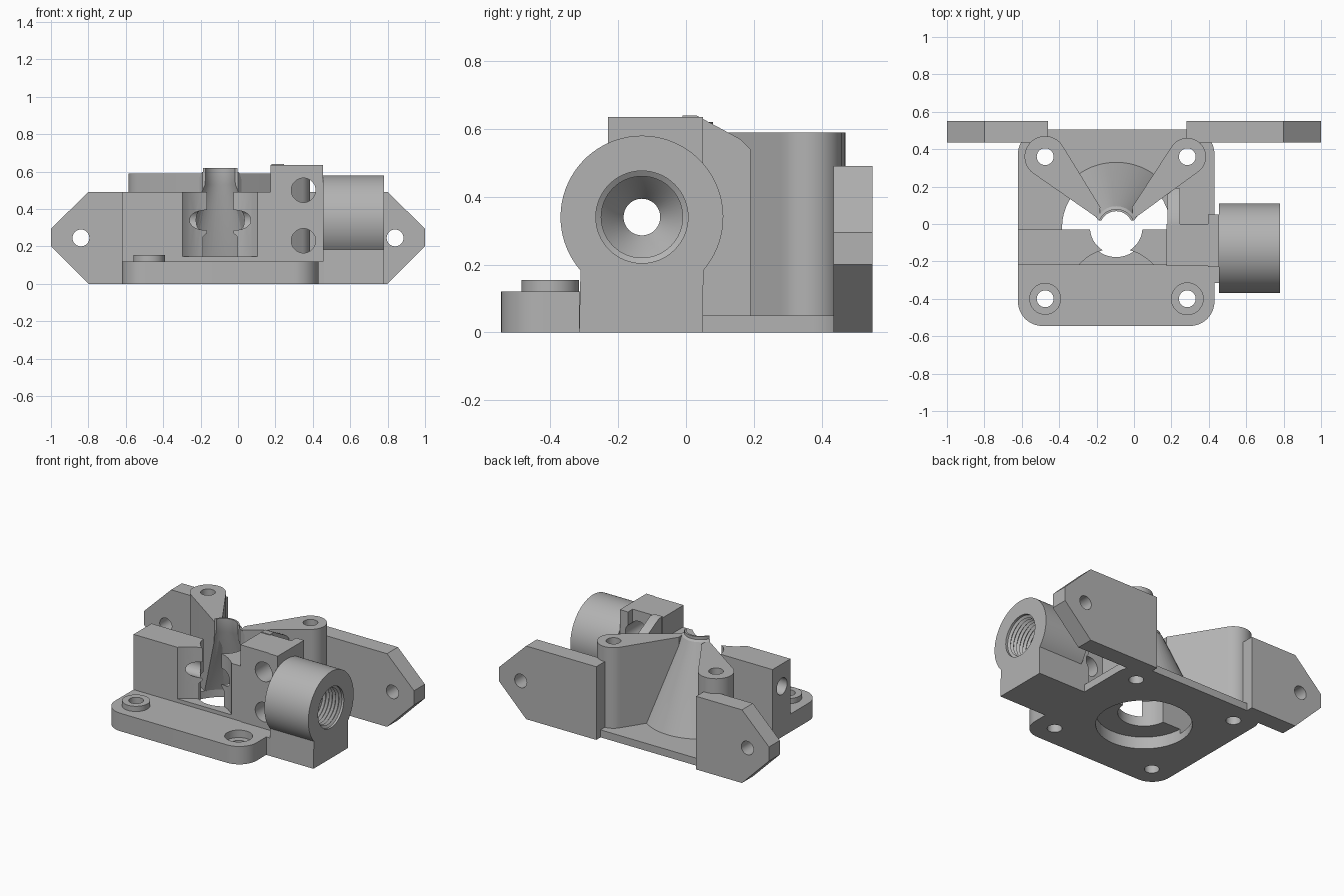
import bpy, bmesh, math
from mathutils import Vector

if "Cube" in bpy.data.objects:
    bpy.data.objects.remove(bpy.data.objects["Cube"])

grey = bpy.data.materials.new("plain_grey")
grey.diffuse_color = (0.45, 0.45, 0.45, 1)
grey.use_nodes = True
grey.node_tree.nodes["Principled BSDF"].inputs["Base Color"].default_value = grey.diffuse_color
CX, CY = -0.095, -0.02            # motor axis
SX, SY = (-0.475, 0.285), (-0.40, 0.36)   # screw positions
TO = {'x': lambda u, v, w: (w, u, v),     # profile (y, z) along x
      'y': lambda u, v, w: (u, w, v),     # profile (x, z) along y
      'z': lambda u, v, w: (u, v, w)}     # profile (x, y) along z


def finish(name, bm):
    bmesh.ops.recalc_face_normals(bm, faces=bm.faces)
    me = bpy.data.meshes.new(name)
    bm.to_mesh(me)
    bm.free()
    me.materials.append(grey)
    ob = bpy.data.objects.new(name, me)
    bpy.context.collection.objects.link(ob)
    return ob


def prism(name, pts, lo, hi, axis='z'):
    bm = bmesh.new()
    a = [bm.verts.new(TO[axis](u, v, lo)) for u, v in pts]
    b = [bm.verts.new(TO[axis](u, v, hi)) for u, v in pts]
    n = len(pts)
    bm.faces.new(a)
    bm.faces.new(b)
    for i in range(n):
        bm.faces.new((a[i], a[(i + 1) % n], b[(i + 1) % n], b[i]))
    return finish(name, bm)


def box(name, x0, x1, y0, y1, z0, z1):
    return prism(name, [(x0, y0), (x1, y0), (x1, y1), (x0, y1)], z0, z1)


def arc(u, v, r, a0, a1, n):
    return [(u + r * math.cos(math.radians(a0 + (a1 - a0) * i / n)),
             v + r * math.sin(math.radians(a0 + (a1 - a0) * i / n))) for i in range(n + 1)]


def lathe(name, u, v, prof, axis='z', n=64):
    """Closed solid of revolution; prof holds (radius, position along axis)."""
    bm = bmesh.new()
    rings = [[bm.verts.new(TO[axis](p[0], p[1], h)) for p in arc(u, v, r, 0, 360, n)[:-1]]
             for r, h in prof]
    bm.faces.new(rings[0])
    bm.faces.new(rings[-1])
    for a, b in zip(rings, rings[1:]):
        for i in range(n):
            bm.faces.new((a[i], a[(i + 1) % n], b[(i + 1) % n], b[i]))
    return finish(name, bm)


def cyl(name, u, v, r, lo, hi, axis='z'):
    return lathe(name, u, v, [(r, lo), (r, hi)], axis, 48)


def cut(ob, cutters, op='DIFFERENCE'):
    for c in cutters:
        m = ob.modifiers.new("cut", 'BOOLEAN')
        m.operation, m.object, m.solver = op, c, 'EXACT'
    dg = bpy.context.evaluated_depsgraph_get()
    me = bpy.data.meshes.new_from_object(ob.evaluated_get(dg))
    ob.modifiers.clear()
    ob.data = me


# ---- cutters
screws = [cyl("screw_cutter", x, y, 0.045, -0.1, 0.8) for x in SX for y in SY]
counterbore = cyl("counterbore_cutter", SX[1], SY[0], 0.085, 0.07, 0.3)
pilot = cyl("pilot_cutter", CX, CY, 0.29, -0.1, 0.08)
bore = lathe("bore_cutter", CX, CY, [(0.157, -0.1), (0.157, 0.25), (0.14, 0.27), (0.14, 0.8)])
bearing = cyl("bearing_cutter", CX, -0.40, 0.27, 0.145, 0.8)
filament = cyl("filament_cutter", -0.13, 0.34, 0.055, -0.9, 0.9, 'x')
tension = [cyl("tension_cutter", 0.35, z, 0.065, -0.5, 0.12, 'y') for z in (0.23, 0.50)]
inner_cone = lathe("inner_cone_cutter", CX, CY, [(0.30, -0.01), (0.29, 0.05), (0.09, 0.53), (0.085, 0.8)])
wedge = prism("wedge_cutter", [(-0.19, 0.02), (0.0, 0.02), (0.285, 0.36), (0.285, 0.5),
                               (-0.475, 0.5), (-0.475, 0.36)], 0.0, 0.8)
thread = [(0.136, 0.80), (0.136, 0.765)]
for i in range(8):
    thread += [(0.120, 0.755 - i * 0.024), (0.134, 0.743 - i * 0.024)]
thread += [(0.118, 0.56), (0.054, 0.46), (0.054, 0.40)]
thread_cut = lathe("thread_cutter", -0.13, 0.34, thread, 'x')
cutters = screws + tension + [counterbore, pilot, bore, bearing, filament, inner_cone, wedge, thread_cut]

# ---- motor plate and thicker front bar
R = 0.13
front = arc(-0.62 + R, -0.545 + R, R, 180, 270, 12) + arc(0.43 - R, -0.545 + R, R, 270, 360, 12)
back = arc(0.43 - R, 0.505 - R, R, 0, 90, 12) + arc(-0.62 + R, 0.505 - R, R, 90, 180, 12)
parts = []
plate = prism("motor_plate", front + back, 0, 0.05)
cut(plate, screws + [pilot])
bar = prism("front_bar", front + [(0.43, -0.22), (-0.62, -0.22)], 0, 0.12)
cut(bar, [screws[0], screws[2], counterbore, pilot])
boss = cyl("screw_boss", SX[0], SY[0], 0.085, 0.10, 0.155)
cut(boss, [screws[0]])
parts += [plate, bar, boss]

# ---- front block with bearing recess and filament path
block = box("bearing_block", -0.62, 0.18, -0.22, -0.03, 0, 0.49)
cut(block, [pilot, bore, bearing, filament])
tblock = box("tension_block", 0.175, 0.455, -0.225, 0.0, 0, 0.635)
cut(tblock, [pilot, filament] + tension)
wall = box("tension_side_wall", 0.395, 0.455, -0.23, 0.05, 0, 0.635)
cut(wall, [filament] + tension)
rib = prism("sloped_rib", [(-0.01, 0), (0.19, 0), (0.19, 0.54), (0.16, 0.57), (0.03, 0.64),
                           (-0.01, 0.64)], 0.18, 0.245, 'x')
cut(rib, [pilot])
parts += [block, tblock, wall, rib]

# ---- threaded tube holder on the right
tube = prism("tube_holder", [(-0.315, 0), (0.05, 0)] + arc(-0.13, 0.34, 0.24, -41, 221, 56),
             0.455, 0.78, 'x')
cut(tube, [thread_cut])
foot = box("holder_foot", 0.40, 0.46, -0.315, 0.05, 0, 0.12)
parts += [tube, foot]

# ---- two arms from the rear screw pillars to the motor axis
for side, r, sgn in (("left", 0.11, -1), ("right", 0.10, 1)):
    bm = bmesh.new()
    pts = arc(CX + sgn * 0.38, 0.36, r, 0, 360, 48)[:-1]
    pts += [(CX + sgn * 0.09, 0.025), (CX + sgn * 0.085, 0.09)]
    for z in (0.0, 0.59):
        for x, y in pts:
            bm.verts.new((x, y, z))
    bmesh.ops.convex_hull(bm, input=bm.verts)
    bmesh.ops.dissolve_limit(bm, angle_limit=0.01, verts=bm.verts, edges=bm.edges)
    arm = finish(side + "_pillar_arm", bm)
    cut(arm, [screws[1 if sgn < 0 else 3], inner_cone])
    parts.append(arm)

# ---- hollow cone shell between the arms
cone = lathe("cone_shell", CX, CY, [(0.36, 0.03), (0.35, 0.05), (0.115, 0.59), (0.10, 0.60), (0.10, 0.62)])
cut(cone, [wedge], 'INTERSECT')
cut(cone, [inner_cone])
parts.append(cone)

# ---- mounting tabs
for side, s, inner in (("left", -1, 0.46), ("right", 1, 0.28)):
    tab = prism(side + "_mounting_tab", [(s * x, z) for x, z in
                ((inner, 0), (0.80, 0), (1, 0.2), (1, 0.295), (0.80, 0.49), (inner, 0.49))],
                0.435, 0.55, 'y')
    hole = cyl("tab_cutter", s * 0.84, 0.245, 0.045, 0.3, 0.7, 'y')
    cut(tab, [hole])
    cutters.append(hole)
    parts.append(tab)

# ---- tidy up and shade
for c in cutters:
    bpy.data.objects.remove(c)
bpy.ops.object.select_all(action='DESELECT')
for p in parts:
    p.select_set(True)
bpy.context.view_layer.objects.active = parts[0]
bpy.ops.object.shade_smooth_by_angle(angle=math.radians(30))
